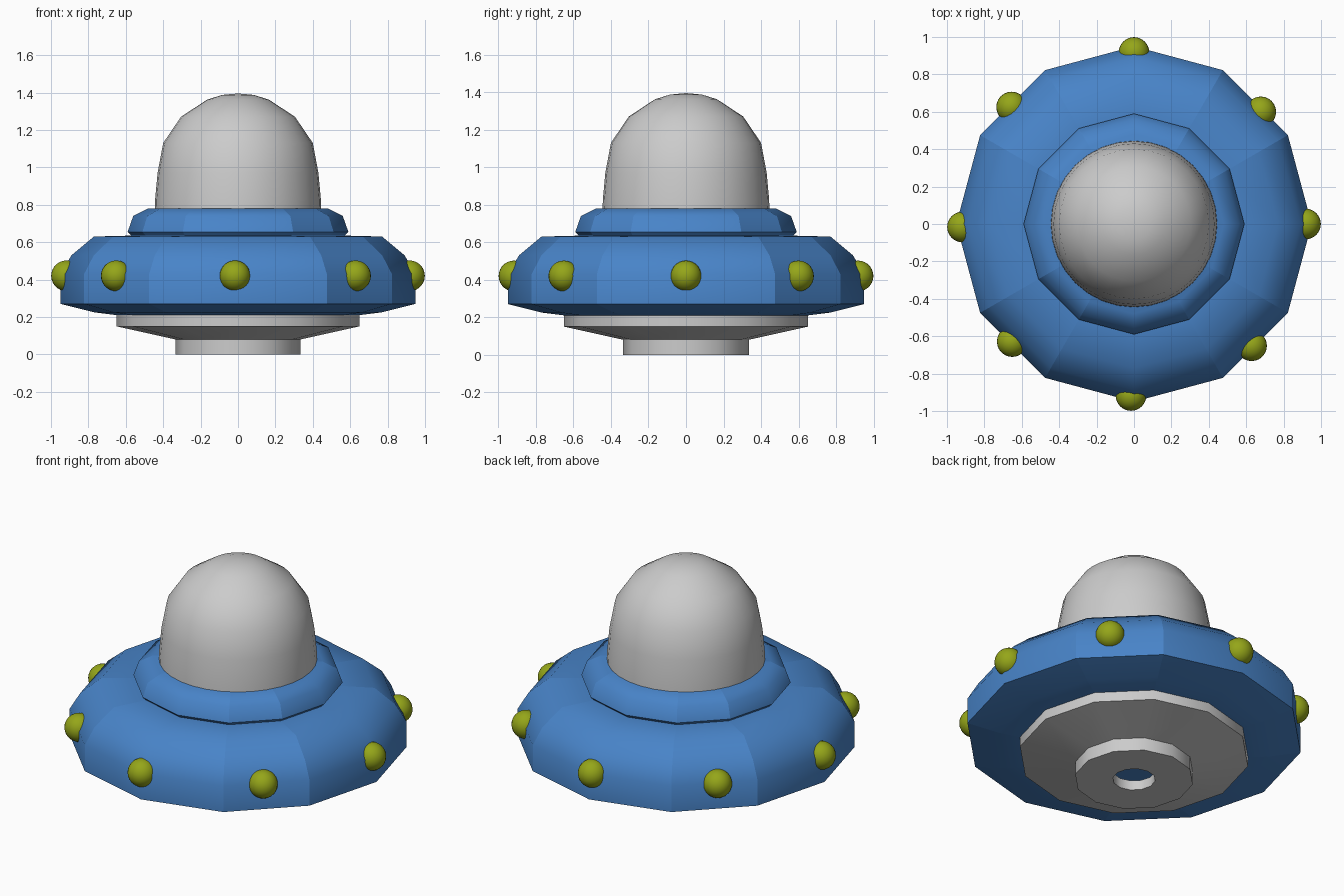
import bpy, bmesh, math

if "Cube" in bpy.data.objects:
    bpy.data.objects.remove(bpy.data.objects["Cube"])


def material(name, rgb):
    m = bpy.data.materials.new(name)
    m.diffuse_color = (*rgb, 1)
    m.use_nodes = True
    m.node_tree.nodes["Principled BSDF"].inputs["Base Color"].default_value = m.diffuse_color
    return m


def lathe(name, profile, sides, mat=None, closed=False, seams=(), sharp_angle=35):
    """Revolve (radius, height) points about z; seams = column indices kept sharp."""
    bm = bmesh.new()
    rings = []
    for r, z in profile:
        if r == 0:
            rings.append([bm.verts.new((0, 0, z))] * sides)
        else:
            rings.append([bm.verts.new((r * math.cos(2 * math.pi * i / sides),
                                        r * math.sin(2 * math.pi * i / sides), z))
                          for i in range(sides)])
    pairs = list(zip(rings, rings[1:]))
    if closed:
        pairs.append((rings[-1], rings[0]))
    for a, b in pairs:
        for i in range(sides):
            j = (i + 1) % sides
            quad = list(dict.fromkeys((a[i], a[j], b[j], b[i])))
            bm.faces.new(quad)
    bmesh.ops.recalc_face_normals(bm, faces=bm.faces)
    for a, b in pairs:
        for i in seams:
            e = bm.edges.get((a[i], b[i]))
            if e:
                e.smooth = False
    me = bpy.data.meshes.new(name)
    bm.to_mesh(me)
    bm.free()
    ob = bpy.data.objects.new(name, me)
    bpy.context.collection.objects.link(ob)
    if mat:
        me.materials.append(mat)
    bpy.ops.object.select_all(action='DESELECT')
    ob.select_set(True)
    bpy.context.view_layer.objects.active = ob
    bpy.ops.object.shade_smooth_by_angle(angle=math.radians(sharp_angle))
    return ob


blue = material("hull_blue", (0.065, 0.23, 0.58))
green = material("lamp_green", (0.30, 0.38, 0.01))

# Twelve-sided panelled hull: wide panels on the axes, narrow ones on the diagonals
lathe("saucer_hull",
      [(0, 0.21), (0.65, 0.21), (0.77, 0.225), (0.95, 0.27), (0.95, 0.43),
       (0.89, 0.53), (0.77, 0.63), (0.57, 0.635), (0.59, 0.655),
       (0.56, 0.74), (0.48, 0.78), (0, 0.78)],
      12, blue, seams=(1, 2, 4, 5, 7, 8, 10, 11), sharp_angle=50)

# Hollow stand with a round opening underneath
lathe("landing_base",
      [(0.12, 0), (0.335, 0), (0.335, 0.08), (0.65, 0.15), (0.65, 0.212),
       (0.60, 0.205), (0.30, 0.10), (0.12, 0.06)],
      12, closed=True)

# Cockpit dome
lathe("dome",
      [(0.445, 0.775), (0.443, 0.83), (0.43, 0.97), (0.40, 1.13), (0.305, 1.27),
       (0.165, 1.362), (0.085, 1.387), (0, 1.395)],
      32, sharp_angle=60)

# Rim lamps, slightly unevenly spaced
for k, angle in enumerate((0, 41.5, 90, 136.3, 181, 224, 269, 314)):
    a = math.radians(angle)
    r = 0.917 if k % 2 == 0 else 0.905
    bpy.ops.mesh.primitive_uv_sphere_add(
        segments=24, ring_count=14, radius=0.082,
        location=(r * math.cos(a), r * math.sin(a), 0.42))
    lamp = bpy.context.object
    lamp.name = f"rim_lamp_{k + 1}"
    lamp.data.materials.append(green)
    bpy.ops.object.shade_smooth()
